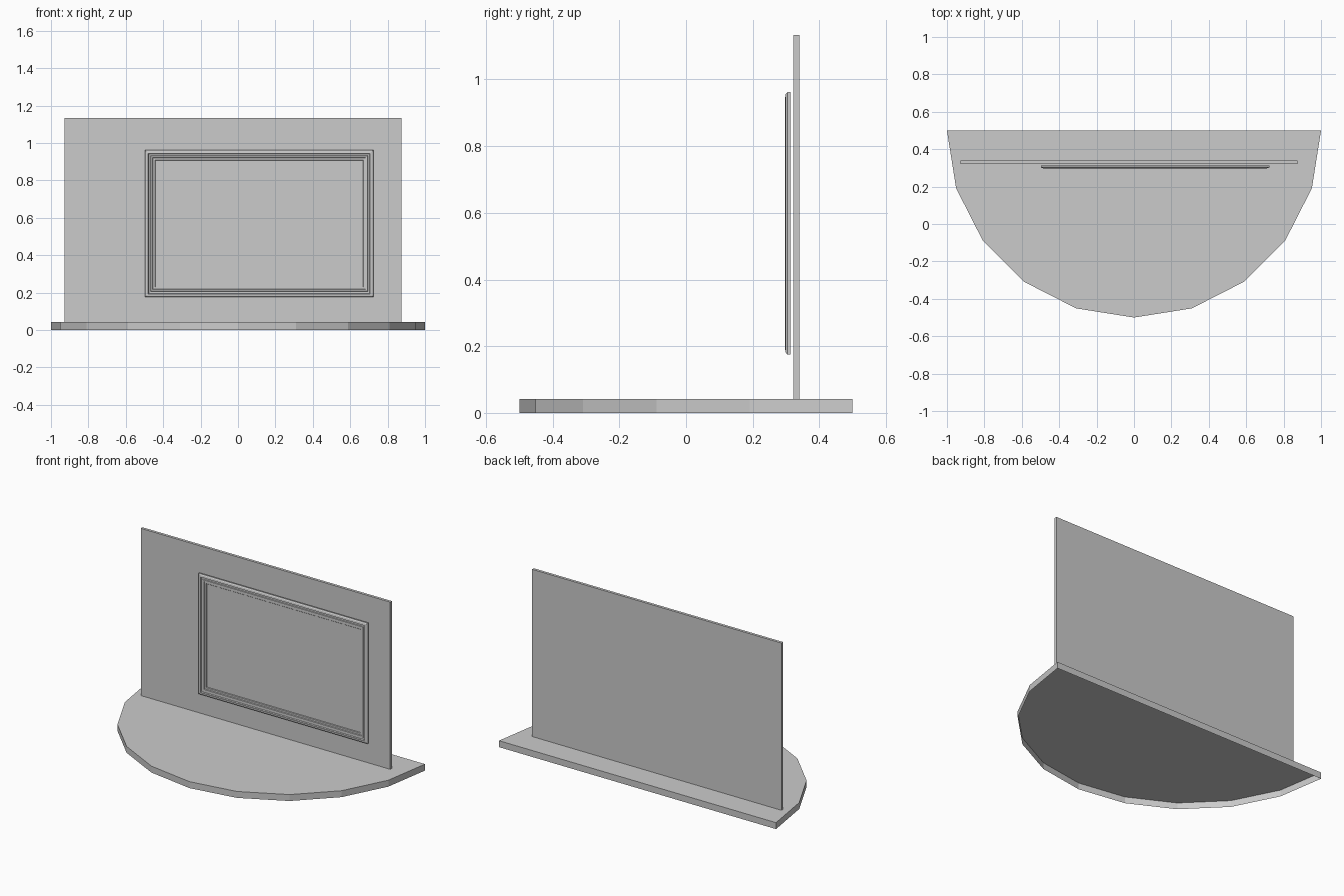
import bpy, bmesh, math

if "Cube" in bpy.data.objects:
    bpy.data.objects.remove(bpy.data.objects["Cube"])


def finish(bm, name):
    bmesh.ops.recalc_face_normals(bm, faces=bm.faces)
    me = bpy.data.meshes.new(name)
    bm.to_mesh(me)
    bm.free()
    ob = bpy.data.objects.new(name, me)
    bpy.context.collection.objects.link(ob)
    return ob


def box(name, lo, hi):
    bm = bmesh.new()
    bmesh.ops.create_cube(bm, size=1)
    for v in bm.verts:
        v.co = [(a + b) / 2 + c * (b - a) for a, b, c in zip(lo, hi, v.co)]
    return finish(bm, name)


# Half-round base with ten straight sides, hollow and open underneath
bm = bmesh.new()
rings = [[bm.verts.new((math.cos(math.pi * i / 10), 0.5 - math.sin(math.pi * i / 10), z))
          for i in range(11)] for z in (0, 0.042)]
bm.faces.new(rings[1])
for i in range(11):
    j = (i + 1) % 11
    bm.faces.new((rings[0][i], rings[0][j], rings[1][j], rings[1][i]))
base = finish(bm, "half_round_base")
if base.data.polygons[0].normal.z < 0:
    base.data.flip_normals()

# Upright wall
box("wall", (-0.927, 0.322, 0.042), (0.873, 0.34, 1.133))

# Moulded frame: a stepped profile of (inset, y) swept around a rectangle
X0, X1, Z0, Z1 = -0.498, 0.724, 0.175, 0.962
profile = [(0.056, 0.313), (0, 0.313), (0, 0.304), (0.006, 0.299), (0.018, 0.297),
           (0.021, 0.304), (0.030, 0.304), (0.032, 0.300), (0.041, 0.300),
           (0.043, 0.306), (0.054, 0.306), (0.056, 0.308)]
bm = bmesh.new()
loops = [[bm.verts.new(p) for p in ((X0 + d, y, Z0 + d), (X1 - d, y, Z0 + d),
                                    (X1 - d, y, Z1 - d), (X0 + d, y, Z1 - d))]
         for d, y in profile]
for a, b in zip(loops, loops[1:] + loops[:1]):
    for i in range(4):
        j = (i + 1) % 4
        bm.faces.new((a[i], a[j], b[j], b[i]))
finish(bm, "picture_frame")

# Flat picture set inside the frame
bm = bmesh.new()
bm.faces.new([bm.verts.new(p) for p in (
    (X0 + 0.056, 0.312, Z0 + 0.056), (X1 - 0.056, 0.312, Z0 + 0.056),
    (X1 - 0.056, 0.312, Z1 - 0.056), (X0 + 0.056, 0.312, Z1 - 0.056))])
picture = finish(bm, "picture")
if picture.data.polygons[0].normal.y > 0:
    picture.data.flip_normals()
